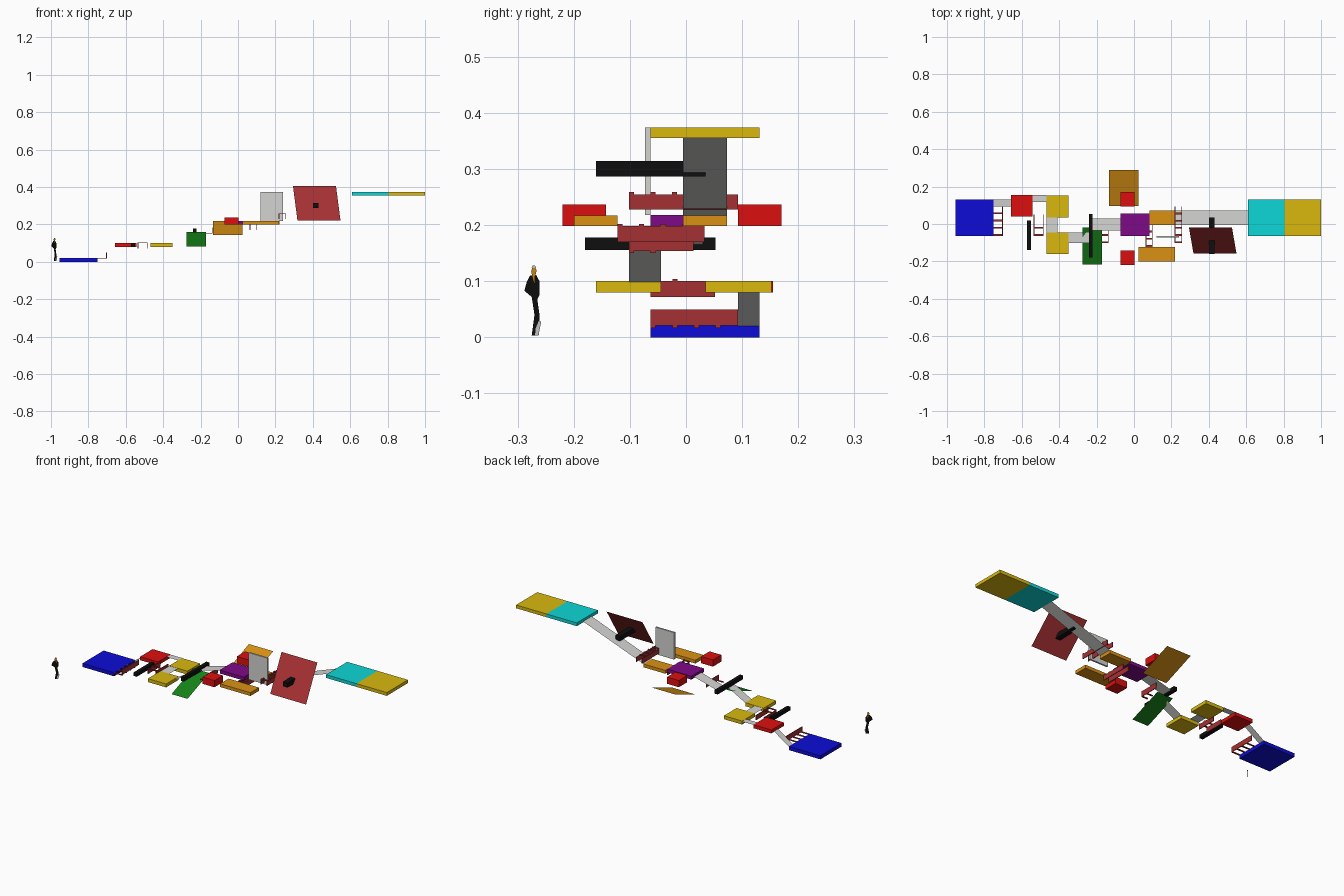
import bpy
from mathutils import Vector

cube = bpy.data.objects.get("Cube")
if cube:
    bpy.data.objects.remove(cube)


def linear(c):
    c /= 255
    return c / 12.92 if c < 0.04 else ((c + 0.055) / 1.055) ** 2.4


def material(name, *rgb):
    m = bpy.data.materials.new(name)
    m.use_nodes = True
    col = [linear(c) for c in rgb] + [1]
    m.diffuse_color = col
    m.node_tree.nodes["Principled BSDF"].inputs["Base Color"].default_value = col
    return m


blue = material("blue", 12, 12, 215)
red = material("red", 220, 15, 15)
yellow = material("yellow", 218, 185, 15)
cyan = material("cyan", 14, 215, 215)
purple = material("purple", 125, 10, 135)
orange = material("orange", 218, 145, 20)
green = material("green", 22, 130, 25)
brown = material("brown", 165, 48, 50)
grey = material("light grey", 212, 212, 210)
black = material("black", 15, 15, 15)


def mesh(name, mat, verts, faces):
    me = bpy.data.meshes.new(name)
    me.from_pydata(verts, [], faces)
    me.materials.append(mat)
    ob = bpy.data.objects.new(name, me)
    bpy.context.collection.objects.link(ob)
    return ob


def box(name, mat, x, y, z):
    bpy.ops.mesh.primitive_cube_add(size=1)
    ob = bpy.context.object
    ob.name = name
    spans = (x, y, z)
    mid = Vector([(a + b) / 2 for a, b in spans])
    size = Vector([b - a for a, b in spans])
    for v in ob.data.vertices:
        v.co = v.co * size + mid
    ob.data.materials.append(mat)
    return ob


def ramp(name, x, y, z):
    """Thin walkway climbing along x."""
    return mesh(name, grey, [(x[0], y[0], z[0]), (x[1], y[0], z[1]),
                             (x[1], y[1], z[1]), (x[0], y[1], z[0])], [(0, 1, 2, 3)])


def slope(name, mat, x, y, z, skew=0):
    """Thin sheet climbing from front to back, optionally sheared."""
    return mesh(name, mat, [(x[0], y[0], z[0]), (x[1], y[0], z[0]),
                            (x[1] - skew, y[1], z[1]), (x[0] - skew, y[1], z[1])],
                [(0, 1, 2, 3)])


def rack(name, x, y, z, top, walls):
    """Side walls joined by evenly spaced rungs above or below them."""
    t = 0.004
    for i in walls:
        a = x[0] if i == 0 else x[1] - t
        box(name + "_wall", brown, (a, a + t), y, z)
    rz = (z[1], z[1] + t) if top else (z[0] - t, z[0])
    count = int((y[1] - y[0]) / 0.0385)
    for k in range(count):
        r = y[0] + 0.0385 * k
        box(name + "_rung", brown, x, (r, r + 0.009), rz)


# Platforms
box("start_platform", blue, (-0.955, -0.752), (-0.063, 0.131), (0, 0.021))
box("low_red_platform", red, (-0.657, -0.542), (0.04, 0.155), (0.08, 0.1))
for y in ((0.035, 0.152), (-0.16, -0.045)):
    box("yellow_step", yellow, (-0.467, -0.35), y, (0.08, 0.1))
box("purple_platform", purple, (-0.073, 0.082), (-0.063, 0.055), (0.198, 0.218))
for y in ((0.093, 0.17), (-0.22, -0.143)):
    box("red_block", red, (-0.073, 0.003), y, (0.198, 0.237))
box("orange_platform_back", orange, (0.082, 0.222), (-0.005, 0.073), (0.198, 0.217))
box("orange_platform_front", orange, (0.025, 0.22), (-0.2, -0.122), (0.198, 0.217))
box("cyan_platform", cyan, (0.61, 0.805), (-0.063, 0.131), (0.355, 0.374))
box("finish_platform", yellow, (0.805, 1.0), (-0.063, 0.131), (0.355, 0.374))

# Walkways
ramp("first_ramp", (-0.752, -0.657), (0.093, 0.131), (0.02, 0.083))
ramp("short_bridge", (-0.542, -0.467), (0.118, 0.155), (0.099, 0.099))
ramp("cross_bridge", (-0.467, -0.41), (-0.045, 0.035), (0.099, 0.099))
ramp("second_ramp", (-0.35, -0.24), (-0.102, -0.045), (0.099, 0.157))
ramp("third_ramp", (-0.222, -0.073), (-0.036, 0.03), (0.165, 0.205))
ramp("long_ramp", (0.222, 0.61), (-0.005, 0.073), (0.217, 0.36))

# Tilted sheets and upright wall
slope("green_slope", green, (-0.275, -0.172), (-0.217, -0.02), (0.083, 0.158))
slope("orange_slope", orange, (-0.133, 0.023), (0.097, 0.29), (0.143, 0.218))
slope("brown_slope", brown, (0.318, 0.548), (-0.158, -0.02), (0.22, 0.405), 0.024)
box("upright_wall", grey, (0.12, 0.24), (-0.073, -0.063), (0.218, 0.374))

# Beams
box("low_beam", black, (-0.573, -0.552), (-0.14, 0.02), (0.08, 0.1))
box("middle_beam", black, (-0.241, -0.221), (-0.18, 0.053), (0.156, 0.178))
box("slope_peg", black, (0.4, 0.43), (-0.16, 0.035), (0.287, 0.314))

# Racks
rack("rack_a", (-0.757, -0.701), (-0.063, 0.093), (0.021, 0.05), False, (1,))
rack("rack_b", (-0.537, -0.483), (-0.063, 0.052), (0.072, 0.1), True, (0, 1))
rack("rack_c", (-0.172, -0.136), (-0.102, 0.013), (0.154, 0.184), False, (1,))
rack("rack_d", (0.062, 0.1), (-0.122, 0.033), (0.17, 0.198), True, (0, 1))
rack("rack_e", (0.217, 0.257), (-0.102, 0.093), (0.228, 0.255), True, (0, 1))


# Cut-out figure on a diagonal card, outlined as (sideways, up) in thousandths
def card(name, mat, pts, offset=0):
    verts = [(-0.982 + u / 1000 + offset, -0.272 + u / 1000 - offset, h / 1000)
             for u, h in pts]
    return mesh(name, mat, verts, [range(len(pts))])


card("figure_body", black, [(-6, 110), (5, 111), (11, 100), (11, 76), (7, 68),
                            (11, 40), (10, 4), (-3, 3), (2, 40), (-3, 72),
                            (-16, 83), (-12, 98)])
card("figure_head", orange, [(-2, 109), (3, 109), (6, 119), (3, 124), (-2, 124), (-4, 118)])
card("figure_hair", grey, [(-3, 124), (5, 123), (3, 128), (-1, 128)])
for s in (-0.001, 0.001):
    card("figure_shirt", orange, [(-1, 110), (3, 110), (3, 95)], s)
card("figure_pet", grey, [(4, 3), (10, 3), (15, 28), (11, 30), (5, 16)], 0.001)
